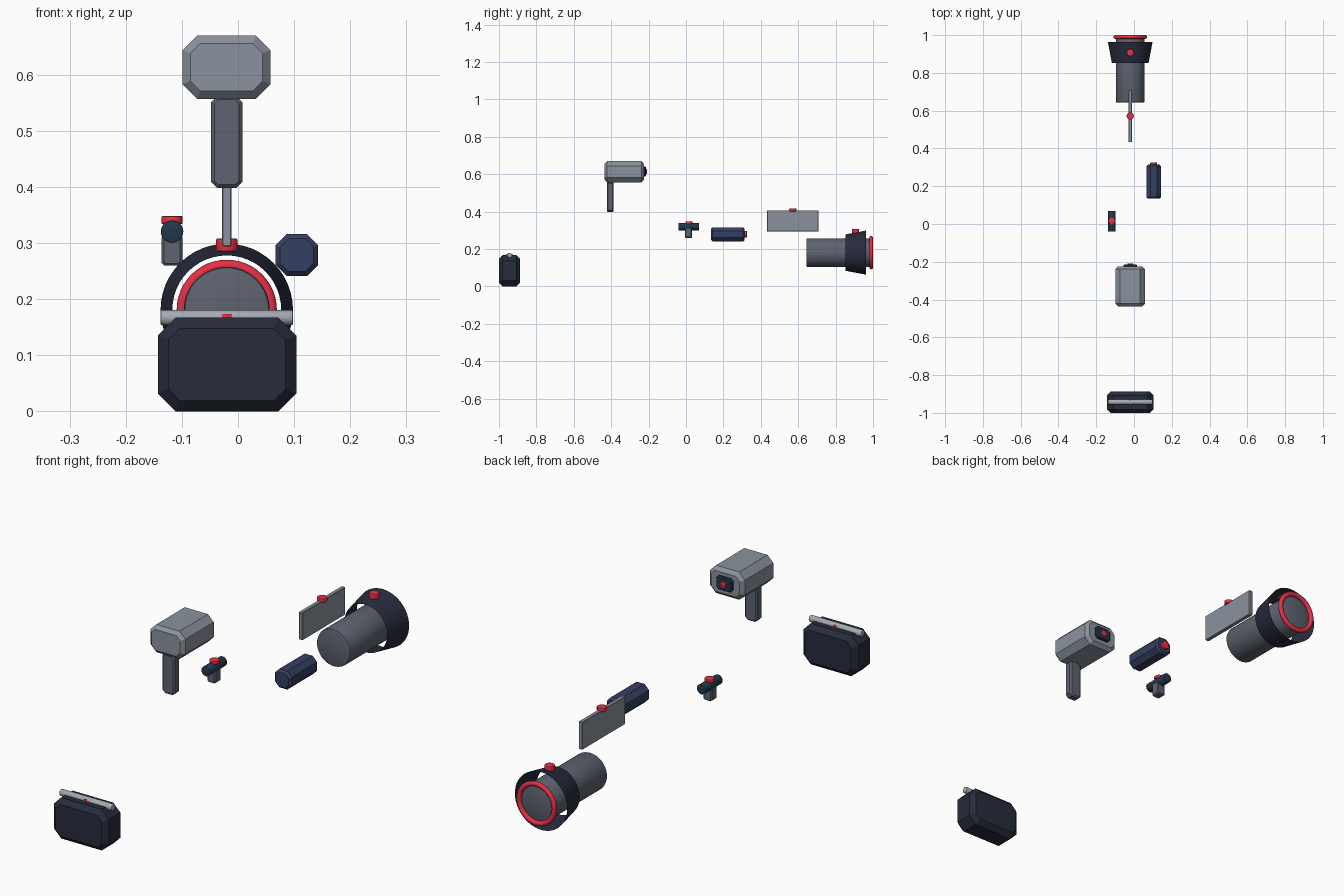
import bpy, bmesh
from math import pi
from mathutils import Matrix, Vector

if "Cube" in bpy.data.objects:
    bpy.data.objects.remove(bpy.data.objects["Cube"])


def material(name, rgb):
    m = bpy.data.materials.new(name)
    m.diffuse_color = (*rgb, 1)
    m.use_nodes = True
    m.node_tree.nodes["Principled BSDF"].inputs["Base Color"].default_value = m.diffuse_color
    return m


LIGHT = material("light_grey", (0.26, 0.29, 0.34))
MID = material("mid_grey", (0.11, 0.125, 0.16))
BAR = material("pale_metal", (0.38, 0.41, 0.45))
DARK = material("dark_blue", (0.02, 0.025, 0.045))
NAVY = material("navy", (0.035, 0.05, 0.12))
TEAL = material("teal", (0.015, 0.04, 0.07))
RED = material("red", (0.8, 0.03, 0.06))
CX = -0.02  # shared centre line of the main parts


def finish(name, bm, mat, smooth=False):
    bmesh.ops.recalc_face_normals(bm, faces=bm.faces)
    me = bpy.data.meshes.new(name)
    bm.to_mesh(me)
    bm.free()
    ob = bpy.data.objects.new(name, me)
    bpy.context.collection.objects.link(ob)
    me.materials.append(mat)
    if smooth:
        bpy.ops.object.select_all(action='DESELECT')
        ob.select_set(True)
        bpy.context.view_layer.objects.active = ob
        bpy.ops.object.shade_smooth_by_angle(angle=0.6)
    return ob


def chamfered_box(name, mat, x, y, z, cut, inset):
    """Octagonal block along y with chamfered front and back faces."""
    bm = bmesh.new()

    def ring(yy, d):
        x0, x1, z0, z1 = x[0] + d, x[1] - d, z[0] + d, z[1] - d
        c = cut - d * 0.586
        pts = [(x0 + c, z0), (x1 - c, z0), (x1, z0 + c), (x1, z1 - c),
               (x1 - c, z1), (x0 + c, z1), (x0, z1 - c), (x0, z0 + c)]
        return [bm.verts.new((px, yy, pz)) for px, pz in pts]

    rings = [ring(y[0], inset), ring(y[0] + inset, 0), ring(y[1] - inset, 0), ring(y[1], inset)]
    for a, b in zip(rings, rings[1:]):
        for i in range(8):
            j = (i + 1) % 8
            bm.faces.new((a[i], a[j], b[j], b[i]))
    bm.faces.new(rings[0])
    bm.faces.new(rings[-1])
    return finish(name, bm, mat)


def cylinder(name, mat, start, end, r1, r2=None, caps=True, bevel=0.0, sides=32):
    """Cylinder or cone between two points."""
    a, b = Vector(start), Vector(end)
    bm = bmesh.new()
    rot = (b - a).to_track_quat('Z', 'Y').to_matrix().to_4x4()
    bmesh.ops.create_cone(bm, cap_ends=caps, segments=sides, radius1=r1,
                          radius2=r1 if r2 is None else r2, depth=(b - a).length,
                          matrix=Matrix.Translation((a + b) / 2) @ rot)
    if bevel:
        rims = [e for e in bm.edges if any(len(f.verts) > 4 for f in e.link_faces)]
        bmesh.ops.bevel(bm, geom=rims, offset=bevel, segments=2, profile=0.5, affect='EDGES')
    return finish(name, bm, mat, True)


def button(name, x, y, z0, z1, r=0.019):
    return cylinder(name, RED, (x, y, z0), (x, y, z1), r, bevel=0.002, sides=24)


# battery pack with carrying bar
chamfered_box("battery_pack", DARK, (-0.143, 0.104), (-1.0, -0.888), (0, 0.167), 0.032, 0.019)
cylinder("battery_bar", BAR, (-0.138, -0.943, 0.167), (0.098, -0.943, 0.167), 0.0133, bevel=0.002)
button("battery_button", CX, -0.943, 0.16, 0.174, 0.0155)

# housing on a grip with rear panel
chamfered_box("housing", LIGHT, (-0.099, 0.058), (-0.436, -0.225), (0.557, 0.67), 0.026, 0.014)
chamfered_box("grip", MID, (-0.048, 0.008), (-0.423, -0.387), (0.398, 0.562), 0.011, 0.006)
chamfered_box("rear_panel", TEAL, (CX - 0.036, CX + 0.036), (-0.231, -0.214), (0.588, 0.642), 0.009, 0.004)
cylinder("rear_panel_button", RED, (CX, -0.218, 0.614), (CX, -0.208, 0.614), 0.014, bevel=0.002, sides=24)

# small tube on a stem
cylinder("tube", TEAL, (-0.1175, -0.041, 0.3205), (-0.1175, 0.07, 0.3205), 0.02, bevel=0.002)
chamfered_box("tube_stem", MID, (-0.136, -0.099), (-0.006, 0.032), (0.26, 0.315), 0.005, 0.004)
button("tube_button", -0.1175, 0.016, 0.334, 0.348)

# navy side block
chamfered_box("side_block", NAVY, (0.067, 0.143), (0.134, 0.314), (0.241, 0.316), 0.02, 0.008)
cylinder("side_block_button", RED, (0.104, 0.308, 0.279), (0.104, 0.325, 0.279), 0.018, bevel=0.002, sides=24)

# upright fin plate
chamfered_box("fin_plate", LIGHT, (CX - 0.0085, CX + 0.0085), (0.433, 0.709), (0.294, 0.407), 0.002, 0.002)
button("fin_button", CX, 0.571, 0.402, 0.417)

# barrel with open flared collar and end ring
Z = 0.181
cylinder("barrel", MID, (CX, 0.643, Z), (CX, 0.985, Z), 0.0765, bevel=0.006, sides=48)
cylinder("collar", DARK, (CX, 0.852, Z), (CX, 0.963, Z), 0.097, 0.118, caps=False, sides=48)
button("collar_button", CX, 0.907, 0.285, 0.308)
bpy.ops.mesh.primitive_torus_add(major_segments=48, minor_segments=12, major_radius=0.0795,
                                 minor_radius=0.0098, location=(CX, 0.9902, Z), rotation=(pi / 2, 0, 0))
end_ring = bpy.context.object
end_ring.name = "end_ring"
end_ring.data.materials.append(RED)
bpy.ops.object.shade_smooth_by_angle(angle=0.6)
